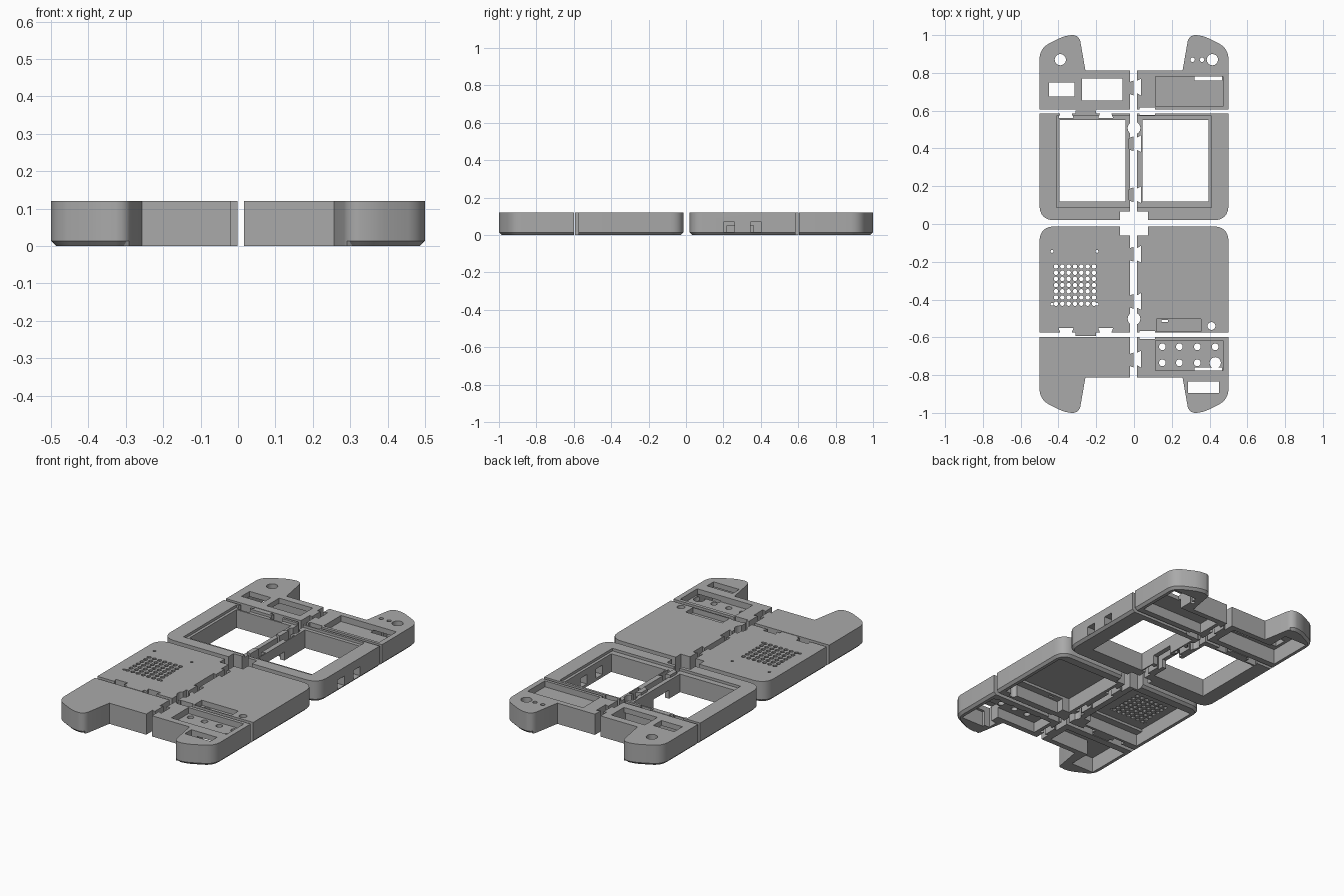
import bpy, bmesh, math
from mathutils import Vector

if "Cube" in bpy.data.objects:
    bpy.data.objects.remove(bpy.data.objects["Cube"])

HEIGHT = 0.12
CHAMFER = 0.014
grey = bpy.data.materials.new("plain_grey")
grey.use_nodes = True
grey.diffuse_color = (0.4, 0.4, 0.4, 1)
grey.node_tree.nodes["Principled BSDF"].inputs["Base Color"].default_value = (0.4, 0.4, 0.4, 1)


def loft(bm, levels):
    """Closed solid through matching outlines, given as (points, height)."""
    rings = [[bm.verts.new((x, y, z)) for x, y in pts] for pts, z in levels]
    bm.faces.new(rings[0][::-1])
    bm.faces.new(rings[-1])
    for low, high in zip(rings, rings[1:]):
        for i in range(len(low)):
            j = (i + 1) % len(low)
            bm.faces.new((low[i], low[j], high[j], high[i]))


def prism(bm, pts, z0, z1):
    loft(bm, [(pts, z0), (pts, z1)])


def box(x0, x1, y0, y1, z0=-0.05, z1=0.2):
    return ([(x0, y0), (x1, y0), (x1, y1), (x0, y1)], z0, z1)


def hole(x, y, r, sides=16):
    turn = 2 * math.pi / sides
    return ([(x + r * math.cos(i * turn), y + r * math.sin(i * turn)) for i in range(sides)], -0.05, 0.2)


def rounded(corners, steps=6):
    """Replace each (x, y, radius) corner with a smooth curve."""
    pts = []
    for i, (x, y, r) in enumerate(corners):
        c = Vector((x, y))
        if r == 0:
            pts.append((x, y))
            continue
        a = c + (Vector(corners[i - 1][:2]) - c).normalized() * r
        b = c + (Vector(corners[(i + 1) % len(corners)][:2]) - c).normalized() * r
        for k in range(steps + 1):
            t = k / steps
            pull = 2 * t * (1 - t)
            pts.append(tuple(a * (1 - t) ** 2 + b * t * t + pull * (c * 0.85 + (a + b) * 0.075)))
    return pts


def inset_rim(pts, is_rim):
    """Move only the outer rim of an outline inwards."""
    pts = [Vector(p) for p in pts]
    normals = []
    for i, p in enumerate(pts):
        q = pts[(i + 1) % len(pts)]
        d = (q - p).normalized()
        normals.append(Vector((-d.y, d.x)) if is_rim((p + q) / 2) else None)
    result = []
    for i, p in enumerate(pts):
        near = [n for n in (normals[i - 1], normals[i]) if n]
        if len(near) == 2:
            p = p + (near[0] + near[1]) * CHAMFER / (1 + near[0].dot(near[1]))
        elif near:
            p = p + near[0] * CHAMFER
        result.append(tuple(p))
    return result


def to_object(name, bm):
    bmesh.ops.recalc_face_normals(bm, faces=bm.faces)
    mesh = bpy.data.meshes.new(name)
    bm.to_mesh(mesh)
    bm.free()
    mesh.materials.append(grey)
    ob = bpy.data.objects.new(name, mesh)
    bpy.context.collection.objects.link(ob)
    return ob


def panel(name, sx, sy, corners, is_rim, cuts, tabs):
    """Extrude an outline with a chamfered lower rim, cut it, add tabs."""
    bm = bmesh.new()
    outline = rounded(corners)
    loft(bm, [(inset_rim(outline, is_rim), 0), (outline, CHAMFER), (outline, HEIGHT)])
    bmesh.ops.scale(bm, vec=(sx, sy, 1), verts=bm.verts)
    ob = to_object(name, bm)

    bm = bmesh.new()
    for cut in cuts:
        prism(bm, *cut)
    cutter = to_object(name + "_cutter", bm)
    cutter.hide_render = True
    mod = ob.modifiers.new("openings", 'BOOLEAN')
    mod.operation, mod.object = 'DIFFERENCE', cutter
    mod.solver, mod.use_self = 'EXACT', True
    graph = bpy.context.evaluated_depsgraph_get()
    mesh = bpy.data.meshes.new_from_object(ob.evaluated_get(graph))
    ob.modifiers.clear()
    ob.data = mesh
    bpy.data.objects.remove(cutter)

    if tabs:
        bm = bmesh.new()
        bm.from_mesh(mesh)
        first = len(bm.faces)
        for tab in tabs:
            prism(bm, *tab)
        bm.faces.ensure_lookup_table()
        bmesh.ops.recalc_face_normals(bm, faces=bm.faces[first:])
        bm.to_mesh(mesh)
        bm.free()
    bpy.ops.object.select_all(action='DESELECT')
    ob.select_set(True)
    bpy.context.view_layer.objects.active = ob
    bpy.ops.object.shade_smooth_by_angle(angle=math.radians(25))


# Openings that belong to single panels
back_right_horn = [hole(-0.39, 0.87, 0.03), box(-0.45, -0.315, 0.675, 0.75),
                   box(-0.275, -0.06, 0.655, 0.77)]
back_left_horn = [hole(0.415, 0.87, 0.03), hole(0.36, 0.87, 0.012), hole(0.31, 0.87, 0.012),
                  box(0.115, 0.47, 0.622, 0.78, 0.085)]
front_left_horn = [box(0.115, 0.47, -0.775, -0.618, 0.085), box(0.285, 0.45, -0.895, -0.835)]
for x in (0.15, 0.24, 0.335, 0.43):
    for y in (-0.65, -0.735):
        front_left_horn.append(hole(x, y, 0.03 if x > 0.4 and y < -0.7 else 0.018))
front_right_body = [hole(-0.413 + 0.0335 * i, -0.225 - 0.0328 * j, 0.012, 10)
                    for i in range(7) for j in range(7)]
front_right_body += [hole(x, y, 0.008, 8) for x in (-0.434, -0.196) for y in (-0.145, -0.425)]
front_left_body = [box(0.12, 0.355, -0.57, -0.503, 0.09), box(0.145, 0.18, -0.52, -0.507),
                   hole(0.41, -0.54, 0.021)]
side_ports = [box(0.38, 0.55, y, y + 0.06, 0.016, 0.07) for y in (0.2, 0.345)]
extras = {("back", "right", "horn"): back_right_horn, ("back", "left", "horn"): back_left_horn,
          ("front", "left", "horn"): front_left_horn, ("front", "right", "body"): front_right_body,
          ("front", "left", "body"): front_left_body, ("back", "left", "body"): side_ports}

for end, sy in (("back", 1), ("front", -1)):
    back = end == "back"
    near, far, horn_start = (0.02, 0.585, 0.605) if back else (0.013, 0.575, 0.598)
    for side, sx in (("left", 1), ("right", -1)):
        seam = 0.016 if sx > 0 else 0.02

        def place(cut):
            pts, z0, z1 = cut
            return ([(x * sx, y * sy) for x, y in pts], z0, z1)

        def seam_notch(y, deep=0.038):
            return ([(0, y - 0.033), (seam, y - 0.033), (deep, y - 0.045),
                     (deep, y + 0.045), (seam, y + 0.033), (0, y + 0.033)], -0.05, 0.2)

        def seam_tab(y):
            return ([(0.002, y - 0.04), (0.03, y - 0.028), (0.03, y + 0.028), (0.002, y + 0.04)], 0, HEIGHT)

        # Body panel: open window frame at the back, hollow lid at the front
        mids = (0.155, 0.425) if back else (0.16, 0.41)
        cuts = [box(-0.1, 0.075, -0.1, near + 0.047), hole(0, 0.508 if back else 0.502, 0.034)]
        if back:
            cuts += [box(0.045, 0.395, 0.12, 0.55), box(-0.1, 0.411, 0.087, 0.571, 0.105),
                     box(-0.1, 0.06, 0.22, 0.36, -0.05, 0.05)]
        else:
            cuts += [box(0.055, 0.467, 0.075, 0.49, -0.05, 0.085),
                     box(0.1, 0.467, 0.48, 0.535, -0.05, 0.07)]
        tabs = []
        if sx > 0:
            cuts += [seam_notch(y) for y in mids]
            cuts.append(box(0.03, 0.11, far - 0.008, far + 0.05))
        else:
            tabs = [place(seam_tab(y)) for y in mids]
            tabs.append(place(box(0.2, 0.31, far - 0.01, horn_start - 0.004, 0, HEIGHT)))
            cuts += [([(x0 + 0.01, far + 0.05), (x0 + 0.01, far), (x0, far - 0.025),
                       (x0 + 0.08, far - 0.025), (x0 + 0.07, far), (x0 + 0.07, far + 0.05)], -0.05, 0.2)
                     for x0 in (0.11, 0.32)]
        panel(f"{end}_{side}_body", sx, sy,
              [(seam, near, 0), (0.5, near, 0.07), (0.5, far, 0), (seam, far, 0)],
              lambda m: m.x > 0.08 and m.y < far - 0.001,
              [place(c) for c in cuts] + extras.get((end, side, "body"), []), tabs)

        # Horn panel: hollow strip with a rounded outer horn
        roof = 0.06 if sx > 0 else 0.09
        cuts = [box(0.06, 0.467, 0.64, 0.78, -0.05, roof),
                box(0.32, 0.467, 0.76, 0.91, -0.05, 0.09)]
        tabs = []
        if sx > 0:
            cuts += [seam_notch(0.725 if back else 0.715),
                     box(0.03, 0.11, horn_start - 0.05, horn_start + 0.012)]
        else:
            tabs = [place(seam_tab(0.72))]
        panel(f"{end}_{side}_horn", sx, sy,
              [(seam, horn_start, 0), (0.5, horn_start, 0), (0.5, 0.93, 0.05), (0.36, 1, 0.035),
               (0.29, 1, 0.033), (0.257, 0.812, 0), (seam, 0.812, 0)],
              lambda m: m.x > 0.3 and m.y > horn_start + 0.001,
              [place(c) for c in cuts] + extras.get((end, side, "horn"), []), tabs)
